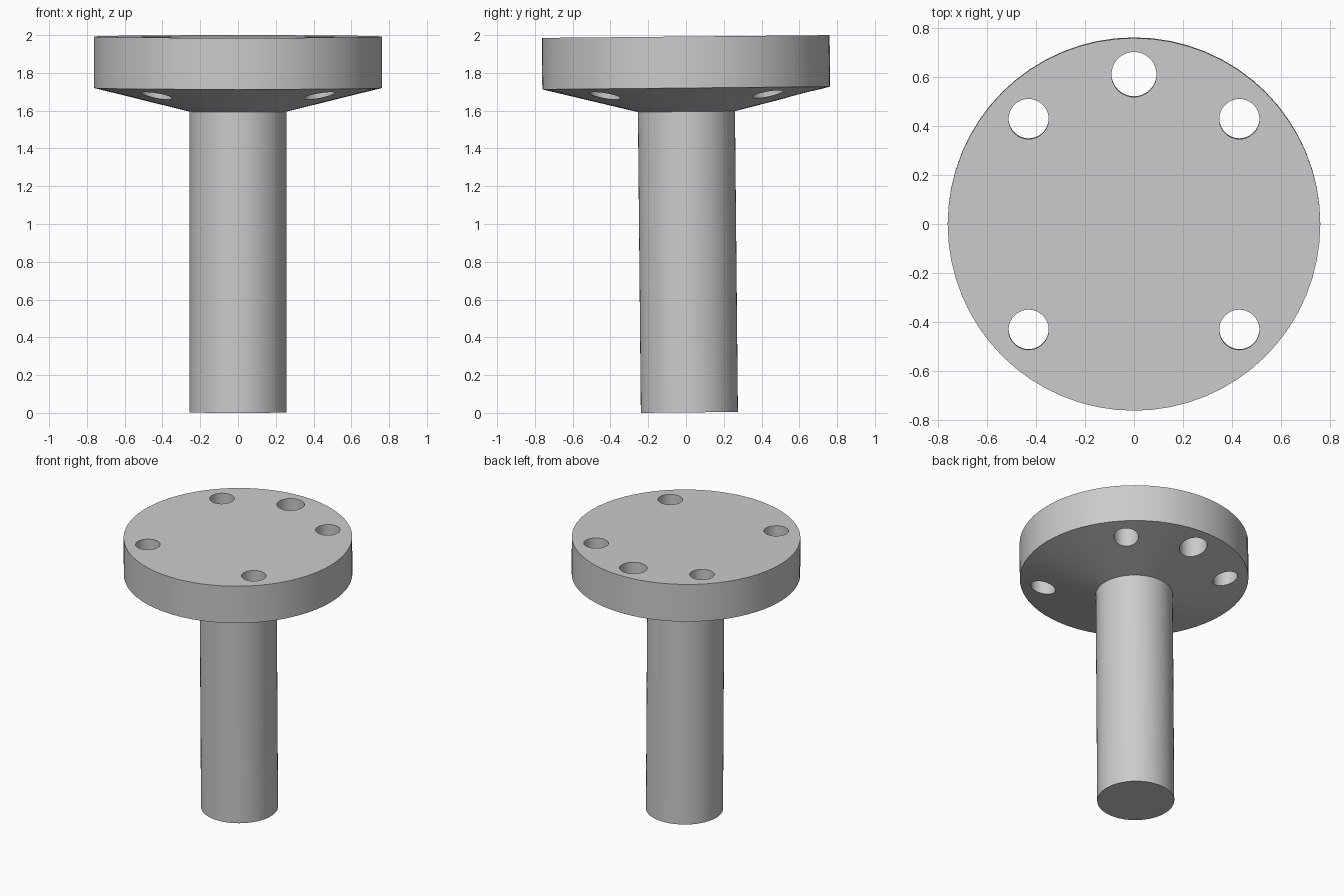
import bpy, bmesh
from math import sin, cos, tau
from mathutils import Matrix, Vector

cube = bpy.data.objects.get("Cube")
if cube:
    bpy.data.objects.remove(cube, do_unlink=True)

grey = bpy.data.materials.new("plain grey")
grey.use_nodes = True
colour = (0.6, 0.6, 0.6, 1)
grey.diffuse_color = colour
grey.node_tree.nodes["Principled BSDF"].inputs["Base Color"].default_value = colour

SEGMENTS = 64
TILT = 0.0097      # the whole part leans very slightly
PIVOT = Vector((0, 0, 1.84))


def lathe(name, profile):
    """Closed solid of revolution from (radius, height) points."""
    bm = bmesh.new()
    rings = []
    for r, z in profile:
        angles = [tau * i / SEGMENTS for i in range(SEGMENTS)]
        rings.append([bm.verts.new((r * cos(a), r * sin(a), z)) for a in angles])
    for low, high in zip(rings, rings[1:]):
        for i in range(SEGMENTS):
            j = (i + 1) % SEGMENTS
            bm.faces.new((low[i], low[j], high[j], high[i]))
    bm.faces.new(rings[0][::-1])
    bm.faces.new(rings[-1])
    mesh = bpy.data.meshes.new(name)
    bm.to_mesh(mesh)
    bm.free()
    mesh.materials.append(grey)
    obj = bpy.data.objects.new(name, mesh)
    bpy.context.collection.objects.link(obj)
    return obj


# Shaft, conical underside and thick round flange in one solid
body = lathe("flanged_shaft", [(0.257, 0.0025), (0.257, 1.595),
                               (0.762, 1.72), (0.762, 1.9925)])

# Four equal bolt holes and one larger hole at the back
holes = [(x, y, 0.082) for x in (-0.431, 0.431) for y in (-0.431, 0.431)]
holes.append((0, 0.613, 0.092))
for x, y, r in holes:
    drill = lathe("hole_cutter", [(r, 1.4), (r, 2.2)])
    drill.location = (x, y, 0)
    drill.hide_render = True
    bpy.context.view_layer.objects.active = body
    cut = body.modifiers.new("hole", 'BOOLEAN')
    cut.operation = 'DIFFERENCE'
    cut.solver = 'EXACT'
    cut.object = drill
    bpy.context.view_layer.update()
    bpy.ops.object.modifier_apply(modifier=cut.name)
    bpy.data.objects.remove(drill, do_unlink=True)

# Lean the finished part about the middle of the flange
lean = Matrix.Translation(PIVOT) @ Matrix.Rotation(TILT, 4, 'X') @ Matrix.Translation(-PIVOT)
body.data.transform(lean)
body.data.update()

# Smooth round walls with sharp rims
bpy.ops.object.select_all(action='DESELECT')
body.select_set(True)
bpy.context.view_layer.objects.active = body
bpy.ops.object.shade_smooth_by_angle(angle=0.2)
